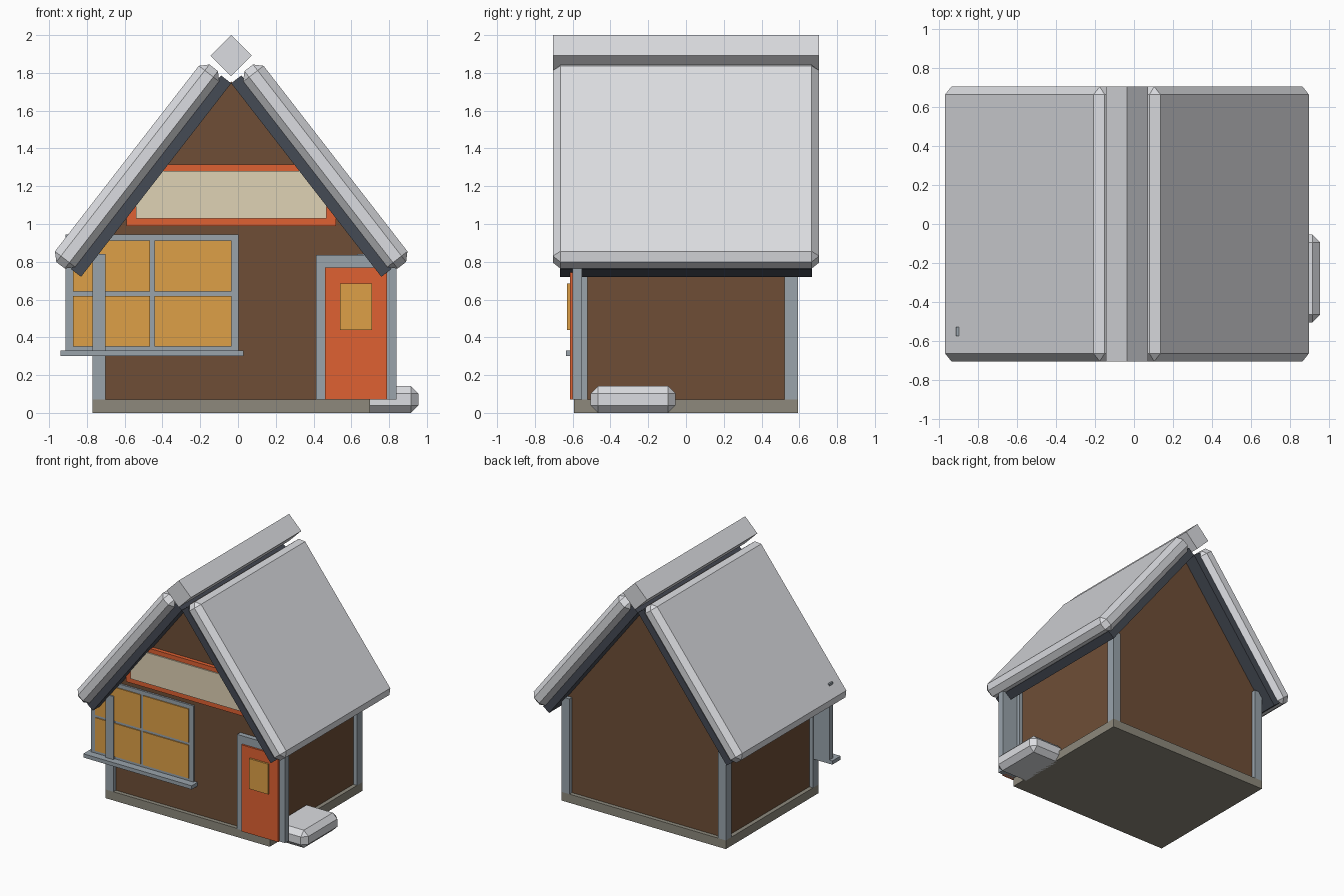
import bpy, bmesh
from math import atan2, cos, sin
from mathutils import Matrix, Vector

default = bpy.data.objects.get("Cube")
if default:
    bpy.data.objects.remove(default, do_unlink=True)


def material(name, r, g, b):
    m = bpy.data.materials.new(name)
    m.diffuse_color = (r, g, b, 1)
    m.use_nodes = True
    m.node_tree.nodes["Principled BSDF"].inputs["Base Color"].default_value = (r, g, b, 1)
    return m


SNOW = material("snow white", .71, .72, .75)
WOOD = material("brown wall", .156, .076, .037)
TRIM = material("blue grey trim", .319, .367, .407)
ORANGE = material("orange paint", .74, .12, .032)
GLASS = material("amber glass", .73, .352, .063)
CREAM = material("cream board", .74, .645, .462)
SLATE = material("dark slate", .06, .069, .089)
STONE = material("foundation stone", .266, .25, .202)


def finish(name, bm, mat, bevel=0):
    bmesh.ops.recalc_face_normals(bm, faces=bm.faces)
    mesh = bpy.data.meshes.new(name)
    bm.to_mesh(mesh)
    bm.free()
    mesh.materials.append(mat)
    ob = bpy.data.objects.new(name, mesh)
    bpy.context.collection.objects.link(ob)
    if bevel:
        mod = ob.modifiers.new("chamfer", 'BEVEL')
        mod.width = bevel
        mod.segments = 1
        mod.limit_method = 'NONE'
    return ob


def box(name, x, y, z, mat, bevel=0):
    """Box between the given (low, high) limits on each axis."""
    lo, hi = Vector((x[0], y[0], z[0])), Vector((x[1], y[1], z[1]))
    bm = bmesh.new()
    bmesh.ops.create_cube(bm, size=1)
    bmesh.ops.scale(bm, vec=hi - lo, verts=bm.verts)
    bmesh.ops.translate(bm, vec=(lo + hi) / 2, verts=bm.verts)
    return finish(name, bm, mat, bevel)


CX = -.036               # centre line of the house
APEX = 1.745             # underside of the roof at the ridge
PITCH = atan2(1.025, .795)
HX, HY = .735, .592      # half size of the foundation
INSET = .033

# Foundation and corner posts
box("foundation", (CX - HX, CX + HX), (-HY, HY), (0, .07), STONE)
for sx, side in ((-1, "right"), (1, "left")):
    for sy, end in ((-1, "front"), (1, "back")):
        xs = sorted((CX + sx * HX, CX + sx * (HX - .07)))
        ys = sorted((sy * HY, sy * (HY - .07)))
        box(f"{end}_{side}_post", xs, ys, (.07, .84), TRIM)

# Gabled walls, extruded from a five point profile
bm = bmesh.new()
w, d = HX - INSET, HY - INSET
eave = APEX - w * 1.289 + .01
profile = [(-w, .06), (w, .06), (w, eave), (0, APEX + .01), (-w, eave)]
face = bm.faces.new([bm.verts.new((CX + x, -d, z)) for x, z in profile])
ext = bmesh.ops.extrude_face_region(bm, geom=[face])
bmesh.ops.translate(bm, vec=(0, 2 * d, 0),
                    verts=[v for v in ext["geom"] if isinstance(v, bmesh.types.BMVert)])
finish("walls", bm, WOOD)

# Roof boards and snow: s runs down the slope, n away from it
for sx, side in ((-1, "right"), (1, "left")):
    down = Vector((sx * cos(PITCH), 0, -sin(PITCH)))
    out = Vector((sx * sin(PITCH), 0, cos(PITCH)))
    frame = Matrix((down, (0, 1, 0), out)).transposed().to_4x4()
    frame.translation = (CX, 0, APEX)
    for name, s, y, n, mat, bevel in (
            ("roof_board", (0, 1.297), .667, (0, .068), SLATE, 0),
            ("roof_snow", (-.008, 1.315), .705, (.055, .192), SNOW, .04)):
        ob = box(f"{side}_{name}", s, (-y, y), n, mat, bevel)
        ob.data.transform(frame)
        if sx < 0:
            ob.data.flip_normals()
            bm = bmesh.new()
            bm.from_mesh(ob.data)
            bmesh.ops.recalc_face_normals(bm, faces=bm.faces)
            bm.to_mesh(ob.data)
            bm.free()

# Square ridge beam of snow turned on its corner
ridge = box("ridge_snow", (-.077, .077), (-.705, .705), (-.077, .077), SNOW)
ridge.data.transform(Matrix.Translation((CX, 0, 1.891)) @ Matrix.Rotation(.7854, 4, 'Y'))

# Snow drift beside the house
box("snow_drift", (.64, .955), (-.505, -.055), (0, .143), SNOW, .04)

# Shop window: backing frame, four panes, sill
box("window_frame", (-.913, .003), (-.574, -.528), (.33, .945), TRIM)
for i, xs in enumerate(((-.873, -.465), (-.443, -.035))):
    for j, zs in enumerate(((.352, .62), (.642, .912))):
        box(f"window_pane_{i}_{j}", xs, (-.582, -.57), zs, GLASS)
box("window_sill", (-.94, .03), (-.635, -.528), (.3, .33), TRIM)

# Door with its frame and small window
box("door_frame", (.412, .84), (-.6, -.55), (.07, .835), TRIM)
box("door", (.46, .79), (-.615, -.58), (.07, .77), ORANGE)
box("door_window", (.54, .71), (-.63, -.6), (.44, .685), GLASS)

# Blank sign board in the gable
box("sign_border", (CX - .555, CX + .555), (-.59, -.54), (.99, 1.315), ORANGE)
box("sign_board", (CX - .505, CX + .505), (-.6, -.57), (1.03, 1.28), CREAM)
